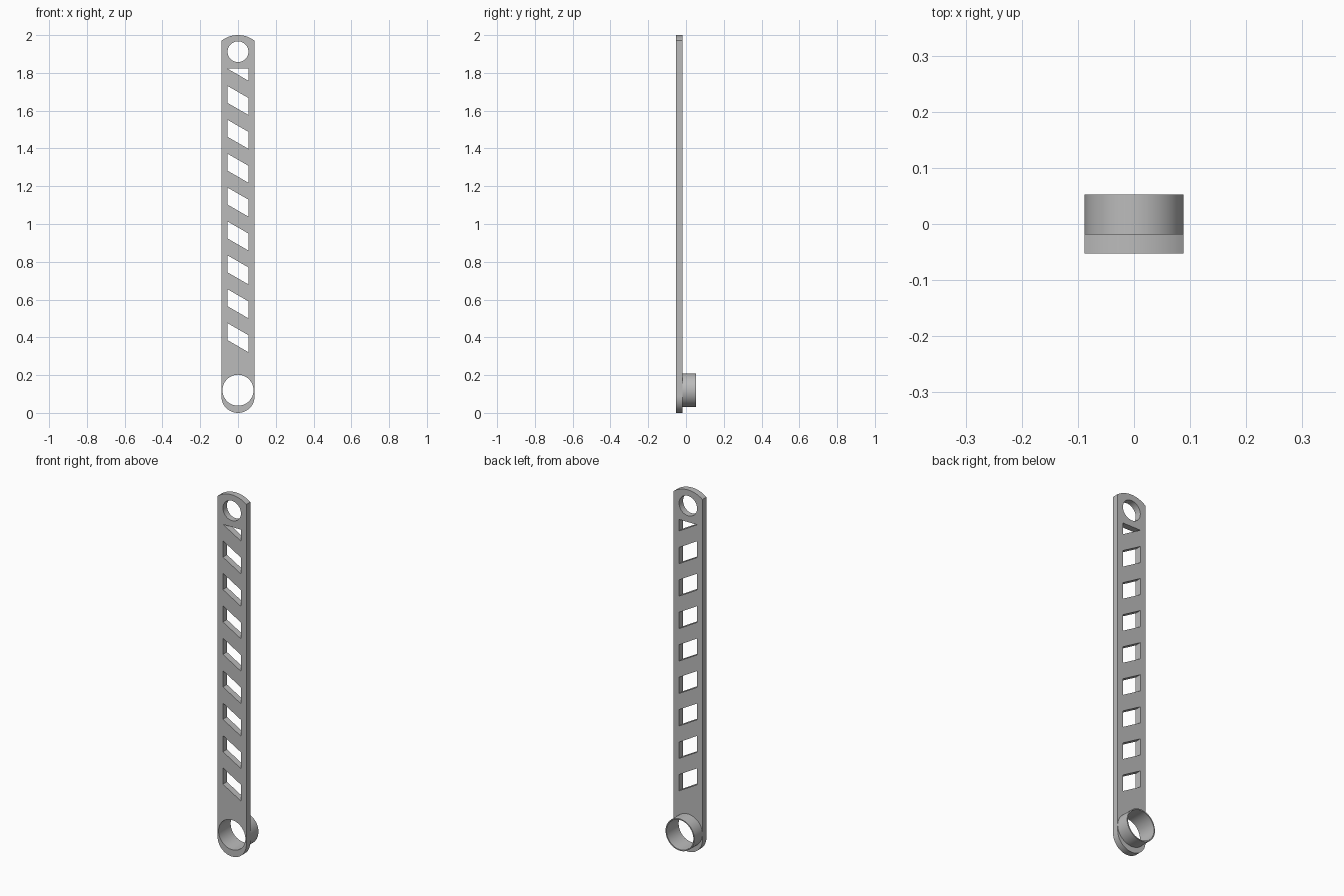
import bpy, bmesh
from math import pi, sin, cos, asin, tan, radians
from mathutils import Matrix

cube = bpy.data.objects.get("Cube")
if cube:
    bpy.data.objects.remove(cube, do_unlink=True)

grey = bpy.data.materials.new("plain grey")
grey.use_nodes = True
colour = (0.5, 0.5, 0.5, 1)
grey.diffuse_color = colour
grey.node_tree.nodes["Principled BSDF"].inputs["Base Color"].default_value = colour


def arc(cx, cz, r, start, end, n):
    return [(cx + r * cos(start + (end - start) * i / n),
             cz + r * sin(start + (end - start) * i / n)) for i in range(n + 1)]


def circle(cz, r, n=64):
    return arc(0, cz, r, 0, 2 * pi, n)[:-1]


def cut_sheet(name, loops, y0, y1):
    """Extrude an outline with holes (x, z loops) from y0 to y1."""
    curve = bpy.data.curves.new(name + "_profile", "CURVE")
    curve.dimensions = "2D"
    curve.fill_mode = "BOTH"
    curve.extrude = (y1 - y0) / 2
    for loop in loops:
        spline = curve.splines.new("POLY")
        spline.points.add(len(loop) - 1)
        for point, (x, z) in zip(spline.points, loop):
            point.co = (x, z, 0, 1)
        spline.use_cyclic_u = True
    helper = bpy.data.objects.new(name + "_helper", curve)
    mesh = bpy.data.meshes.new_from_object(helper)
    bpy.data.objects.remove(helper)
    bpy.data.curves.remove(curve)

    # Stand the sheet upright and weld its rims
    mesh.transform(Matrix.Translation((0, (y0 + y1) / 2, 0)) @ Matrix.Rotation(pi / 2, 4, "X"))
    bm = bmesh.new()
    bm.from_mesh(mesh)
    bmesh.ops.remove_doubles(bm, verts=bm.verts, dist=1e-5)
    bmesh.ops.recalc_face_normals(bm, faces=bm.faces)
    bm.to_mesh(mesh)
    bm.free()
    mesh.name = name
    mesh.materials.clear()
    mesh.materials.append(grey)
    obj = bpy.data.objects.new(name, mesh)
    bpy.context.collection.objects.link(obj)
    bpy.ops.object.select_all(action="DESELECT")
    obj.select_set(True)
    bpy.context.view_layer.objects.active = obj
    bpy.ops.object.shade_smooth_by_angle(angle=radians(30))
    return obj


half = 0.088          # half width of the bar
front, back, tube_end = -0.053, -0.018, 0.053
tube_z, bore = 0.12, 0.082

# Bar outline: round foot, shallow arched top
top_r = 0.145
spread = asin(half / top_r)
outline = arc(0, half, half, pi, 2 * pi, 32)
outline += arc(0, 2 - top_r, top_r, pi / 2 - spread, pi / 2 + spread, 20)

# Slanted windows, the topmost one cut off to a triangle
w, height, pitch = 0.055, 0.09, 0.1794
drop = 2 * w * tan(radians(30))
windows = []
for i in range(8):
    z = 0.475 + i * pitch
    windows.append([(-w, z), (-w, z - height), (w, z - height - drop), (w, z - drop)])
z = 1.822
windows.append([(-w, z), (w, z - drop), (w, z)])

cut_sheet("slotted_bar",
          [outline, circle(tube_z, bore), circle(1.912, w)] + windows, front, back)

# Short tube behind the lower hole
cut_sheet("pivot_tube", [circle(tube_z, half), circle(tube_z, bore)], back, tube_end)
